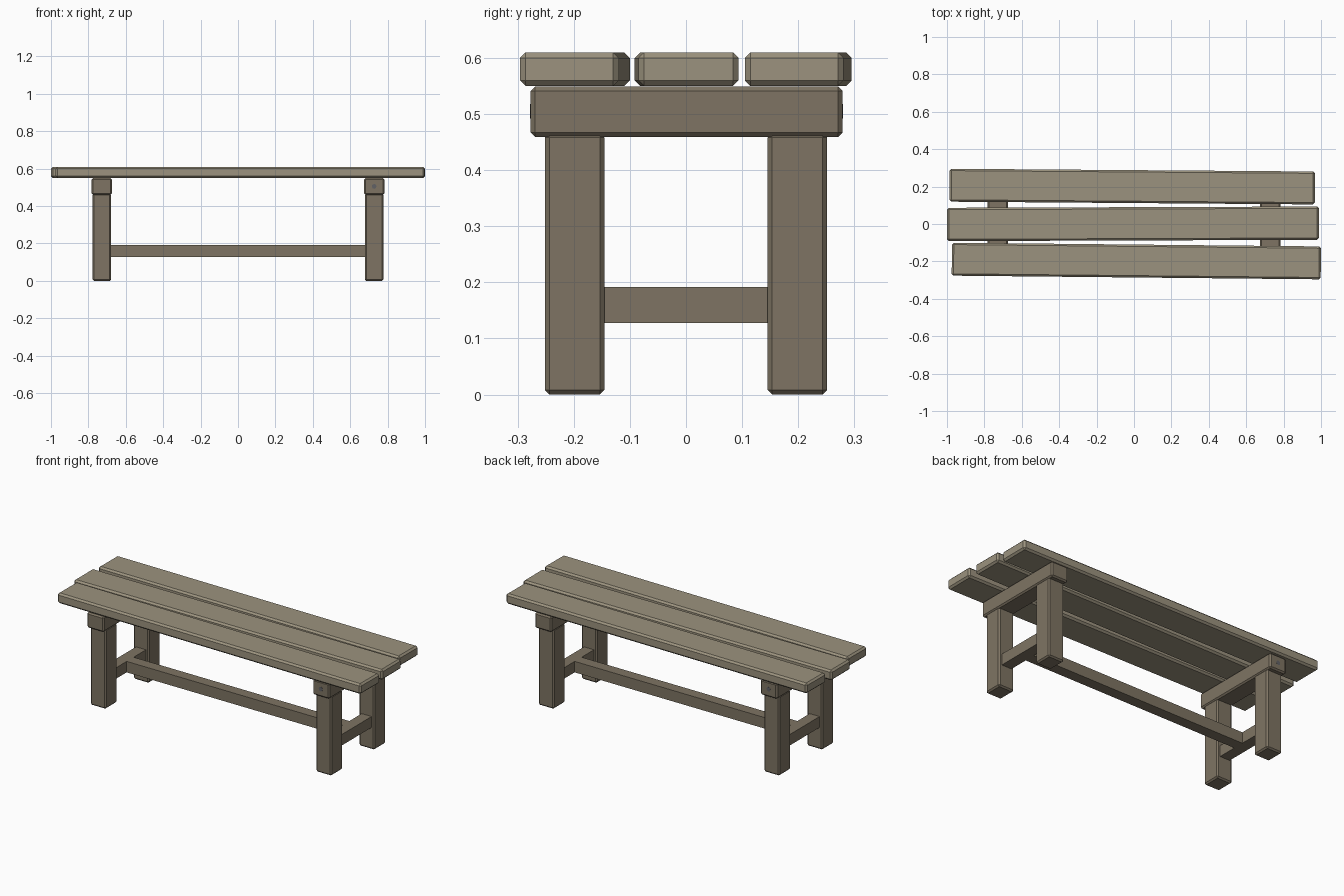
import bpy, math

if "Cube" in bpy.data.objects:
    bpy.data.objects.remove(bpy.data.objects["Cube"])


def material(name, rgb):
    m = bpy.data.materials.new(name)
    m.diffuse_color = (*rgb, 1)
    m.use_nodes = True
    m.node_tree.nodes["Principled BSDF"].inputs["Base Color"].default_value = m.diffuse_color
    return m


PLANK = material("light_wood", (0.33, 0.29, 0.21))
FRAME = material("dark_wood", (0.21, 0.175, 0.125))
METAL = material("bolt_metal", (0.12, 0.12, 0.13))


def box(name, lo, hi, mat, bevel=0.0, rot=0.0):
    """Box between two corners, optionally chamfered and turned about z."""
    centre = [(a + b) / 2 for a, b in zip(lo, hi)]
    bpy.ops.mesh.primitive_cube_add(size=1, location=centre)
    ob = bpy.context.object
    ob.name = name
    ob.scale = [b - a for a, b in zip(lo, hi)]
    bpy.ops.object.transform_apply(location=False, rotation=False, scale=True)
    ob.rotation_euler.z = rot
    ob.data.materials.append(mat)
    if bevel:
        mod = ob.modifiers.new("chamfer", "BEVEL")
        mod.width = bevel
        mod.segments = 1
    return ob


# Seat planks, laid slightly askew: name, x range, centre y, width, turn
for name, x0, x1, y, w, rot in (
    ("front_plank", -0.974, 0.999, -0.198, 0.176, -0.010),
    ("middle_plank", -0.999, 0.989, 0.001, 0.178, 0.0035),
    ("back_plank", -0.986, 0.967, 0.200, 0.176, -0.0075),
):
    box(name, (x0, y - w / 2, 0.55), (x1, y + w / 2, 0.61), PLANK, 0.01, rot)

# Two end frames
for side, s in (("left", -1), ("right", 1)):
    x = s * 0.728
    box(side + "_crossbeam", (x - 0.054, -0.277, 0.459),
        (x + 0.054, 0.279, 0.549), FRAME, 0.008)
    for end, t in (("front", -1), ("back", 1)):
        y = t * 0.1985
        box(f"{side}_{end}_leg", (x - 0.05, y - 0.053, 0),
            (x + 0.05, y + 0.053, 0.466), FRAME, 0.008)
    box(side + "_stretcher", (x - 0.032, -0.15, 0.128),
        (x + 0.032, 0.15, 0.192), FRAME)
    # Bolt head on one end of the beam, at opposite corners of the bench
    bpy.ops.mesh.primitive_cylinder_add(
        vertices=8, radius=0.013, depth=0.012,
        location=(x, -0.272 if s > 0 else 0.274, 0.505),
        rotation=(math.pi / 2, 0, 0))
    bolt = bpy.context.object
    bolt.name = side + "_bolt"
    bolt.data.materials.append(METAL)

# Long rail joining the two end stretchers
box("long_rail", (-0.697, -0.032, 0.128), (0.697, 0.032, 0.192), FRAME)
